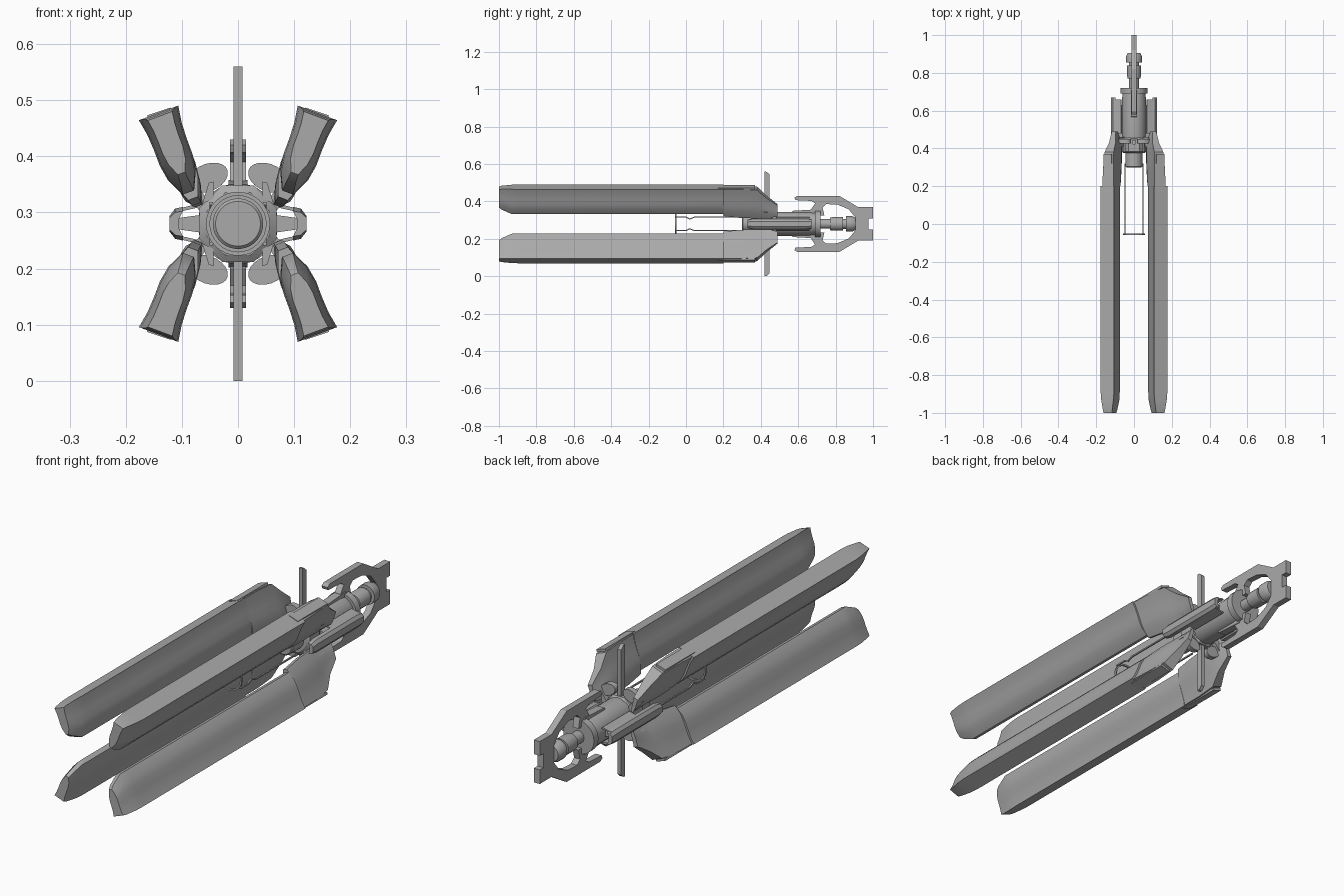
import bpy, bmesh, math
from mathutils import Vector

if "Cube" in bpy.data.objects:
    bpy.data.objects.remove(bpy.data.objects["Cube"])

CZ = 0.28  # height of the long axis
grey = bpy.data.materials.new("mid_grey")
grey.diffuse_color = (0.4, 0.4, 0.4, 1)
grey.use_nodes = True
grey.node_tree.nodes["Principled BSDF"].inputs["Base Color"].default_value = grey.diffuse_color


def finish(name, bm, smooth=True):
    bmesh.ops.recalc_face_normals(bm, faces=bm.faces[:])
    me = bpy.data.meshes.new(name)
    bm.to_mesh(me)
    bm.free()
    ob = bpy.data.objects.new(name, me)
    bpy.context.collection.objects.link(ob)
    me.materials.append(grey)
    if smooth:
        bpy.ops.object.select_all(action='DESELECT')
        ob.select_set(True)
        bpy.context.view_layer.objects.active = ob
        bpy.ops.object.shade_smooth_by_angle(angle=math.radians(28))
    return ob


def loft(name, rings, closed=False, smooth=True):
    """Skin a list of equal-length rings, capped unless they form a loop."""
    bm = bmesh.new()
    vs = [[bm.verts.new(p) for p in r] for r in rings]
    n = len(vs[0])
    for a, b in zip(vs, vs[1:] + (vs[:1] if closed else [])):
        for i in range(n):
            j = (i + 1) % n
            bm.faces.new((a[i], a[j], b[j], b[i]))
    if not closed:
        bm.faces.new(vs[0])
        bm.faces.new(vs[-1])
    return finish(name, bm, smooth)


def lathe(name, profile, n=32):
    """Profile of (y, radius) turned around the long axis."""
    ang = [2 * math.pi * (i + 0.5) / n for i in range(n)]
    return loft(name, [[(r * math.cos(a), y, CZ + r * math.sin(a)) for a in ang]
                       for y, r in profile])


def prism_y(name, pts, y0, y1):
    """Outline in x and height above the axis, extruded along y."""
    return loft(name, [[(x, y, CZ + z) for x, z in pts] for y in (y0, y1)])


def prism_x(name, pts, half):
    """Outline in y and height above the axis, extruded across x."""
    return loft(name, [[(x, y, CZ + z) for y, z in pts] for x in (-half, half)], smooth=False)


def wire(name, pts, r=0.003):
    """Thin square rod through the points, mainly along y."""
    return loft(name, [[(x + r * a, y, z + r * b) for a, b in ((-1, -1), (1, -1), (1, 1), (-1, 1))]
                       for x, y, z in pts], smooth=False)


# Blade section as (depth below outer edge, half width), outer edge to inner edge
SECTION = [(0, 0.0375), (0.03, 0.0325), (0.06, 0.031), (0.09, 0.031), (0.12, 0.026), (0.152, 0.011)]
# Blade stations: y, outer centre x, outer centre height, depth scale, width scale
STATIONS = [(-1.0, 0.139, 0.192, 0.72, 0.62), (-0.985, 0.140, 0.195, 0.82, 0.70),
            (-0.93, 0.1415, 0.1975, 1, 0.92), (-0.89, 0.1415, 0.1975, 1, 1),
            (0.20, 0.1415, 0.1975, 1, 1)]
# Root: y, outer x, outer height, inner x, inner height, width scale
ROOT = [(0.20, 0.138, 0.196, 0.080, 0.045, 0.85), (0.29, 0.136, 0.196, 0.074, 0.035, 0.80),
        (0.38, 0.132, 0.190, 0.070, 0.032, 0.68), (0.43, 0.115, 0.145, 0.068, 0.032, 0.50),
        (0.49, 0.108, 0.102, 0.090, 0.040, 0.28)]


def section(y, ox, oz, ix, iz, w, sx, sz):
    d = Vector((ox - ix, oz - iz))
    depth = d.length
    d.normalize()
    side = Vector((d.y, -d.x))
    pts = []
    for s, rows in ((1, SECTION), (-1, SECTION[::-1])):
        for t, h in rows:
            p = Vector((ox, oz)) - d * (t / 0.152 * depth) + side * (s * h * w)
            pts.append((sx * p.x, y, CZ + sz * p.y))
    return pts


for sx in (-1, 1):
    for sz in (-1, 1):
        tag = ("left" if sx < 0 else "right") + ("_lower" if sz < 0 else "_upper")
        # Long blade with rounded tip
        rings = [section(y, x, z, x - 0.053 * k, z - 0.142 * k, w, sx, sz)
                 for y, x, z, k, w in STATIONS]
        loft("blade_" + tag, rings)
        # Tapered blade root
        loft("blade_root_" + tag, [section(*r, sx, sz) for r in ROOT])
        # Raised cover on the outer edge near the root
        loft("edge_cover_" + tag, [[(sx * x, y, CZ + sz * z) for x, z in
                                    ((0.120, 0.207), (0.162, 0.193), (0.159, 0.183), (0.117, 0.198))]
                                   for y in (0.17, 0.37)], smooth=False)
        # Strut between root and barrel
        prism_y("root_strut_" + tag, [(sx * x, sz * z) for x, z in
                ((0.048, 0.035), (0.078, 0.075), (0.098, 0.062), (0.068, 0.022))], 0.41, 0.46)
        # Rounded pivot lobe
        lobe = []
        for i in range(20):
            a = 2 * math.pi * i / 20
            u, v = 0.042 * math.cos(a), 0.025 * math.sin(a)
            lobe.append((sx * (0.054 + 0.77 * u + 0.64 * v), sz * (0.082 - 0.64 * u * 0.7 + 0.77 * v)))
        prism_y("pivot_lobe_" + tag, lobe, 0.425, 0.45)
        # Barrel ear and sloping bracket strip
        prism_y("barrel_ear_" + tag, [(sx * x, sz * z) for x, z in
                ((0.044, 0.045), (0.044, 0.075), (0.052, 0.073), (0.064, 0.035))], 0.38, 0.44)
        prism_y("bracket_strip_" + tag, [(sx * x, sz * z) for x, z in
                ((0.066, 0.030), (0.070, 0.036), (0.110, 0.026), (0.110, 0.020))], 0.48, 0.66)
        # Thin front rail with a small kink
        wire("front_rail_" + tag, [(sx * 0.048, y, CZ + sz * z) for y, z in
             ((-0.055, 0.036), (0.0, 0.036), (0.02, 0.026), (0.045, 0.036), (0.32, 0.036))])

    # Side fairing with web to the barrel
    side = "left" if sx < 0 else "right"
    loft("side_fairing_" + side, [[(sx * x, y, CZ + z * k) for x, z in
         ((0.098, 0.030), (0.112, 0.027), (0.122, 0.014), (0.122, -0.014), (0.112, -0.027),
          (0.098, -0.030), (0.105, -0.012), (0.105, 0.012))]
         for y, k in ((0.33, 0.75), (0.36, 1), (0.64, 1), (0.67, 0.85))])
    prism_y("fairing_web_" + side, [(sx * x, z) for x, z in
            ((0.05, 0.018), (0.107, 0.010), (0.107, -0.010), (0.05, -0.018))], 0.46, 0.63)

# Main barrel, faceted collar and stepped tail
lathe("barrel", [(0.30, 0.040), (0.305, 0.045), (0.375, 0.045), (0.38, 0.058), (0.41, 0.064),
                 (0.66, 0.064), (0.69, 0.060), (0.69, 0.072), (0.72, 0.072), (0.72, 0.05)])
lathe("collar", [(0.375, 0.060), (0.385, 0.074), (0.45, 0.074), (0.46, 0.062)], 8)
lathe("tail", [(0.72, 0.026), (0.77, 0.026), (0.77, 0.034), (0.785, 0.037), (0.84, 0.037),
               (0.84, 0.028), (0.855, 0.028), (0.855, 0.042), (0.89, 0.042), (0.905, 0.034)], 16)

# Thin ring at the front of the rails
ring = []
for i in range(32):
    a = 2 * math.pi * i / 32
    ring.append([(r * math.cos(a), y, CZ + r * math.sin(a)) for r, y in
                 ((0.050, -0.058), (0.057, -0.058), (0.057, -0.050), (0.050, -0.050))])
loft("front_ring", ring, closed=True)

# Tail frame: upper half outline mirrored to the lower half
outer = [(0.975, 0.03), (1.0, 0.03), (1.0, 0.09), (0.92, 0.09), (0.82, 0.15), (0.595, 0.15), (0.58, 0.14)]
inner = [(0.585, 0.127), (0.67, 0.123), (0.69, 0.110), (0.67, 0.080), (0.66, 0.045), (0.74, 0.045),
         (0.73, 0.088), (0.75, 0.106), (0.81, 0.103), (0.87, 0.078), (0.905, 0.035)]
top = outer + inner
prism_x("tail_frame", top + [(y, -z) for y, z in reversed(top)], 0.014)

# Upright and hanging fins, with their base blocks
for s, tag in ((1, "upper"), (-1, "lower")):
    prism_x("fin_" + tag, [(y, s * z) for y, z in
            ((0.42, 0.05), (0.42, 0.28), (0.432, 0.278), (0.446, 0.265), (0.446, 0.05))], 0.008)
    prism_x("frame_base_" + tag, [(y, s * z) for y, z in
            ((0.56, 0.05), (0.57, 0.07), (0.70, 0.078), (0.72, 0.05))], 0.017)
